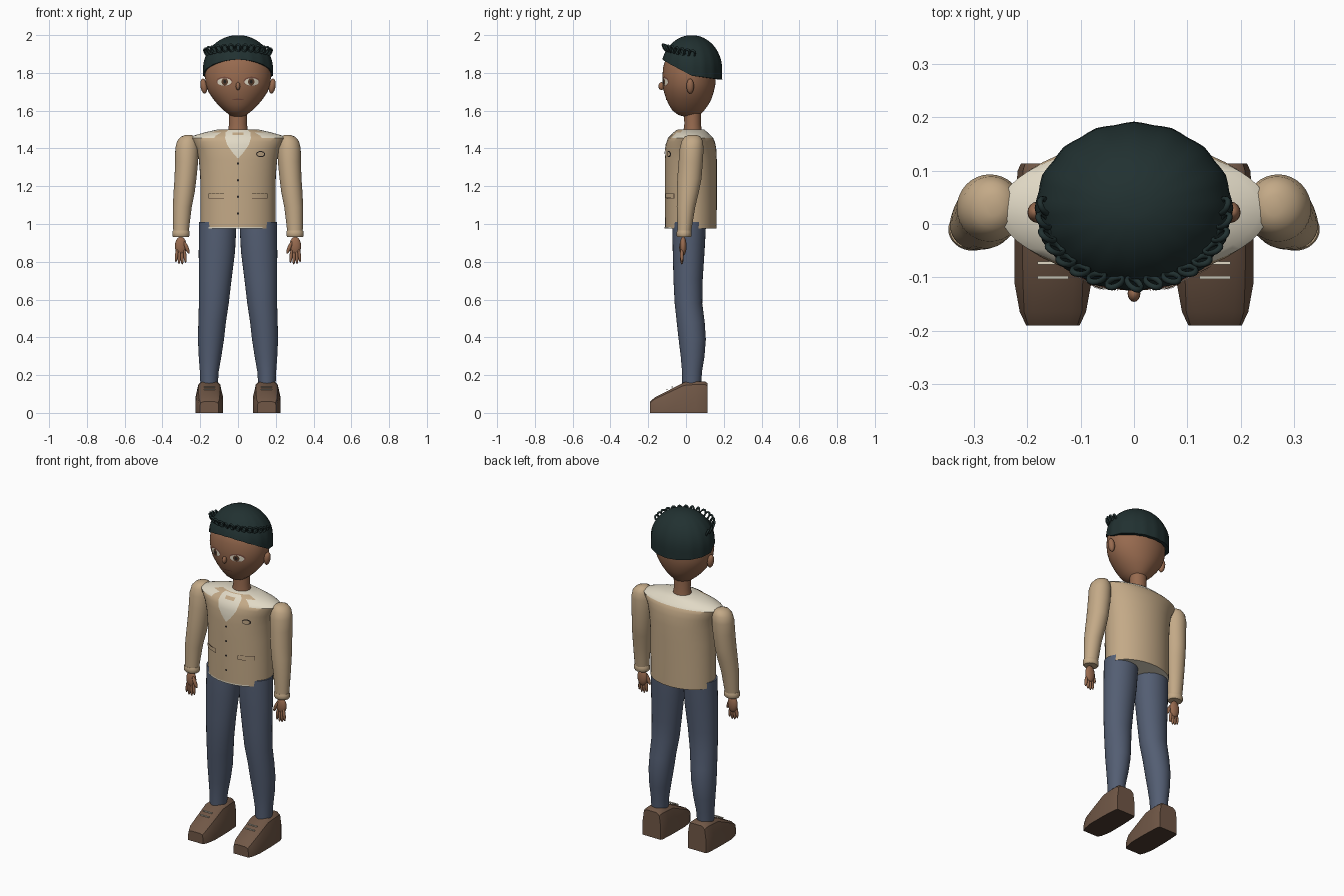
import bpy, bmesh, math
from mathutils import Vector, Matrix

if "Cube" in bpy.data.objects:
    bpy.data.objects.remove(bpy.data.objects["Cube"])


def material(name, rgb):
    m = bpy.data.materials.new(name)
    m.diffuse_color = (*[(c / 255) ** 2.2 for c in rgb], 1)
    m.use_nodes = True
    m.node_tree.nodes["Principled BSDF"].inputs["Base Color"].default_value = m.diffuse_color
    return m


SKIN = material("brown skin", (150, 106, 80))
HAIR = material("black green hair", (38, 52, 52))
JACKET = material("tan jacket", (194, 168, 134))
SHIRT = material("cream shirt", (224, 216, 196))
TROUSERS = material("slate trousers", (84, 94, 114))
SHOE = material("brown shoe", (112, 88, 72))
SOLE = material("dark sole", (78, 62, 52))
IRIS = material("brown iris", (92, 66, 50))
DARK = material("dark detail", (42, 38, 36))
LIP = material("lip", (122, 80, 66))


def finish(name, bm, mats, rule=None, angle=40):
    bmesh.ops.recalc_face_normals(bm, faces=bm.faces)
    bm.normal_update()
    if rule:
        for f in bm.faces:
            f.material_index = rule(f.calc_center_median(), f.normal)
    me = bpy.data.meshes.new(name)
    bm.to_mesh(me)
    bm.free()
    ob = bpy.data.objects.new(name, me)
    bpy.context.collection.objects.link(ob)
    for m in mats:
        me.materials.append(m)
    bpy.ops.object.select_all(action='DESELECT')
    ob.select_set(True)
    bpy.context.view_layer.objects.active = ob
    bpy.ops.object.shade_smooth_by_angle(angle=math.radians(angle))
    return ob


def skin_rings(bm, rings, cap_start=True, cap_end=True):
    vs = [[bm.verts.new(p) for p in r] for r in rings]
    n = len(vs[0])
    for a, b in zip(vs, vs[1:]):
        for i in range(n):
            bm.faces.new((a[i], a[(i + 1) % n], b[(i + 1) % n], b[i]))
    if cap_start:
        bm.faces.new(vs[0])
    if cap_end:
        bm.faces.new(vs[-1])


def loft(name, rings, mats, side=1, n=32, rule=None, angle=40):
    """Rings are (x, y, z, half width, half depth)."""
    bm = bmesh.new()
    skin_rings(bm, [[(side * (x + rx * math.cos(2 * math.pi * i / n)),
                      y + ry * math.sin(2 * math.pi * i / n), z) for i in range(n)]
                    for x, y, z, rx, ry in rings])
    return finish(name, bm, mats, rule, angle)


def ball(name, loc, scale, mat, tilt=0):
    bm = bmesh.new()
    M = Matrix.Translation(loc) @ Matrix.Rotation(tilt, 4, 'Y') @ Matrix.Diagonal((*scale, 1))
    bmesh.ops.create_uvsphere(bm, u_segments=16, v_segments=10, radius=1, matrix=M)
    return finish(name, bm, [mat], angle=80)


def front_y(rings, x, z):
    for a, b in zip(rings, rings[1:]):
        if a[2] <= z <= b[2]:
            t = (z - a[2]) / (b[2] - a[2])
            _, cy, _, rx, ry = [p + (q - p) * t for p, q in zip(a, b)]
            return cy - ry * math.sqrt(max(0, 1 - (x / rx) ** 2))
    return rings[0][1] - rings[0][4]


def patch(name, rings, rows, mat, lift=0.004, cols=8):
    """Thin plate lying on the front of a loft; rows are (z, x0, x1)."""
    bm = bmesh.new()
    grid = []
    for z, x0, x1 in rows:
        xs = [x0 + (x1 - x0) * i / cols for i in range(cols + 1)]
        grid.append([bm.verts.new((x, front_y(rings, x, z) - lift, z)) for x in xs])
    for a, b in zip(grid, grid[1:]):
        for i in range(cols):
            bm.faces.new((a[i], a[i + 1], b[i + 1], b[i]))
    ob = finish(name, bm, [mat])
    if sum(p.normal.y for p in ob.data.polygons) > 0:
        ob.data.flip_normals()
    return ob


def oval(cx, cz, w, h, steps=10):
    rows = []
    for i in range(steps + 1):
        a = math.pi * (i / steps - 0.5)
        c = max(math.cos(a), 0.03)
        rows.append((cz + h * math.sin(a), cx - w * c, cx + w * c))
    return rows


# Torso: jacket body with cream shoulders and underside
torso = [(0, .026, z, rx, ry) for z, rx, ry in (
    (.975, .198, .136), (1.1, .198, .137), (1.25, .2, .137), (1.34, .207, .137),
    (1.4, .222, .134), (1.435, .242, .127), (1.455, .252, .118), (1.468, .235, .105),
    (1.485, .175, .088), (1.5, .11, .07))]


def torso_rule(c, n):
    if n.z < -.5:
        return 1
    return int(c.z > 1.458 and not (abs(c.x) < .11 and c.y < -.02))


loft("jacket", torso, [JACKET, SHIRT], n=48, rule=torso_rule)
patch("shirt_front", torso, [(1.35, -.004, .004), (1.38, -.03, .03), (1.42, -.058, .058),
                             (1.455, -.068, .068), (1.485, -.066, .066), (1.498, -.05, .05)], SHIRT)
patch("collar_band", torso, [(1.47, -.03, .03), (1.485, -.03, .03)], JACKET, .008)
patch("shirt_hem", torso, [(.976, -.17, .13), (.985, -.17, .13)], SHIRT)
for i in range(4):
    patch("button", torso, oval(0, 1.32 - .088 * i, .006, .006), DARK)
for s in (-1, 1):
    patch("pocket_shadow", torso, [(1.134, s * .115 - .042, s * .115 + .042),
                                   (1.162, s * .115 - .042, s * .115 + .042)], SOLE, .003)
    patch("pocket", torso, [(1.138, s * .115 - .042, s * .115 + .042),
                            (1.162, s * .115 - .042, s * .115 + .042)], JACKET, .008)
patch("badge_rim", torso, oval(.12, 1.37, .024, .016), DARK, .005)
patch("badge", torso, oval(.12, 1.37, .019, .011), JACKET, .008)

# Neck and head
loft("neck", [(0, .035, 1.48, .055, .05), (0, .035, 1.53, .047, .044),
              (0, .035, 1.62, .05, .046)], [SKIN])
head = [(0, y, z, rx, ry) for y, z, rx, ry in (
    (.02, 1.57, .03, .035), (.016, 1.578, .046, .058), (.012, 1.6, .074, .083),
    (.014, 1.63, .105, .104), (.015, 1.66, .13, .119), (.015, 1.7, .157, .132),
    (.016, 1.74, .17, .14), (.016, 1.78, .175, .141), (.018, 1.83, .172, .139),
    (.022, 1.88, .155, .128), (.028, 1.93, .11, .095), (.03, 1.96, .05, .05))]
loft("head", head, [SKIN], n=48, angle=70)
patch("mouth", head, oval(0, 1.66, .032, .0035), LIP, .003)
ball("nose", (0, -.13, 1.73), (.012, .016, .021), SKIN)
for s in (-1, 1):
    patch("eye_lid", head, oval(s * .072, 1.755, .043, .025), LIP, .002)
    patch("eye_white", head, oval(s * .072, 1.752, .038, .02), SHIRT, .004)
    patch("iris", head, oval(s * .07, 1.753, .017, .019), IRIS, .006)
    patch("pupil", head, oval(s * .07, 1.753, .008, .009), DARK, .008)
    ball("ear", (s * .181, .022, 1.73), (.018, .02, .04), SKIN, s * .15)

# Hair cap with a hairline that rises toward the forehead
bm = bmesh.new()
N, ROWS = 64, 14
hair_rings = []
for j in range(1, ROWS + 2):
    ring = []
    for i in range(N):
        a = 2 * math.pi * i / N
        f = -math.sin(a)
        low = 1.785 + (.085 if f > 0 else .02) * f
        t = min(j / ROWS, 1)
        z = 2.0 - (2.0 - low) * (1 - math.cos(t * math.pi / 2))
        r = math.sqrt(max(0, 1 - (max(z - 1.82, 0) / .18) ** 2))
        r *= 1 + .012 * t * math.cos(16 * a)
        if j > ROWS:
            r *= .88
        ring.append((.184 * r * math.cos(a), .03 + .16 * r * math.sin(a), z))
    hair_rings.append(ring)
skin_rings(bm, hair_rings, True, False)
finish("hair", bm, [HAIR])

# Row of curls around the forehead
for k in range(-8, 9):
    a = -math.pi / 2 + k * math.radians(12.3)
    f = -math.sin(a)
    bm = bmesh.new()
    centre = Vector((.168 * math.cos(a), .015 + .127 * math.sin(a), 1.905 + .028 * f))
    out = Vector((math.cos(a), math.sin(a), 0))
    up = Vector((0, 0, 1)) + out * .5
    up.normalize()
    side = up.cross(out).normalized()
    side = (side + out * .5 * (1 if k >= 0 else -1)).normalized()
    rings = []
    for i in range(14):
        u = 2 * math.pi * i / 14
        radial = side * math.cos(u) * .75 + up * math.sin(u)
        axis = side.cross(up)
        rings.append([centre + radial * (.02 + .006 * math.cos(v)) + axis * .006 * math.sin(v)
                      for v in [2 * math.pi * m / 8 for m in range(8)]])
    skin_rings(bm, rings + rings[:1], False, False)
    bmesh.ops.remove_doubles(bm, verts=bm.verts, dist=1e-6)
    finish("curl", bm, [HAIR], angle=80)

# Limbs, mirrored left and right
sleeve = [(.262, .035, 1.472, .015, .02), (.264, .034, 1.462, .038, .042), (.268, .033, 1.44, .054, .056),
          (.27, .03, 1.4, .062, .063), (.272, .025, 1.33, .061, .064), (.278, .018, 1.24, .058, .064),
          (.285, .01, 1.17, .056, .058), (.295, .0, 1.09, .05, .049), (.3, -.006, 1.0, .044, .04),
          (.302, -.01, .95, .04, .036)]
cuff = [(.302, -.01, .965, .043, .037), (.302, -.01, .955, .046, .04),
        (.302, -.01, .938, .046, .04), (.302, -.01, .93, .04, .034)]
leg = [(.108, .018, 1.01, .098, .088), (.108, .016, .96, .098, .088), (.112, .014, .85, .096, .084),
       (.121, .011, .7, .086, .077), (.128, .013, .58, .079, .073), (.137, .025, .48, .073, .074),
       (.143, .033, .39, .069, .072), (.148, .035, .3, .06, .063), (.152, .032, .22, .05, .053),
       (.153, .03, .15, .046, .05)]
shoe = [(-.19, .05, .04, .06), (-.165, .062, .048, .082), (-.11, .072, .05, .11), (-.01, .072, .052, .162),
        (.05, .07, .052, .167), (.1, .066, .05, .167), (.113, .06, .046, .158)]
fingers = [(.281, .82, .1), (.296, .812, .03), (.311, .814, -.04), (.325, .824, -.12)]

for s, tag in ((-1, "left"), (1, "right")):
    loft(tag + "_sleeve", sleeve, [JACKET], s)
    loft(tag + "_cuff", cuff, [JACKET], s)
    loft(tag + "_trouser_leg", leg, [TROUSERS], s)
    # Hand
    ball(tag + "_palm", (s * .303, -.015, .883), (.031, .018, .05), SKIN)
    for x, z, tilt in fingers:
        ball(tag + "_finger", (s * x, -.022, z + .012), (.0085, .0095, .038), SKIN, s * tilt)
    ball(tag + "_thumb", (s * .272, -.025, .875), (.01, .011, .035), SKIN, s * .4)
    # Shoe with dark underside and pale laces
    bm = bmesh.new()
    skin_rings(bm, [[(s * (.152 + x), y, z) for x, z in (
        (-w, 0), (w, 0), (w, h * .55), (t + .006, h * .9), (t - .012, h),
        (-t + .012, h), (-t - .006, h * .9), (-w, h * .55))] for y, w, t, h in shoe])
    finish(tag + "_shoe", bm, [SHOE, SOLE], lambda c, n: int(n.z < -.5), 35)
    for y, z in ((-.073, .138), (-.1, .124)):
        bm = bmesh.new()
        bmesh.ops.create_cube(bm, size=1, matrix=Matrix.Translation((s * .152, y, z))
                              @ Matrix.Diagonal((.058, .006, .006, 1)))
        finish(tag + "_lace", bm, [SHIRT])
